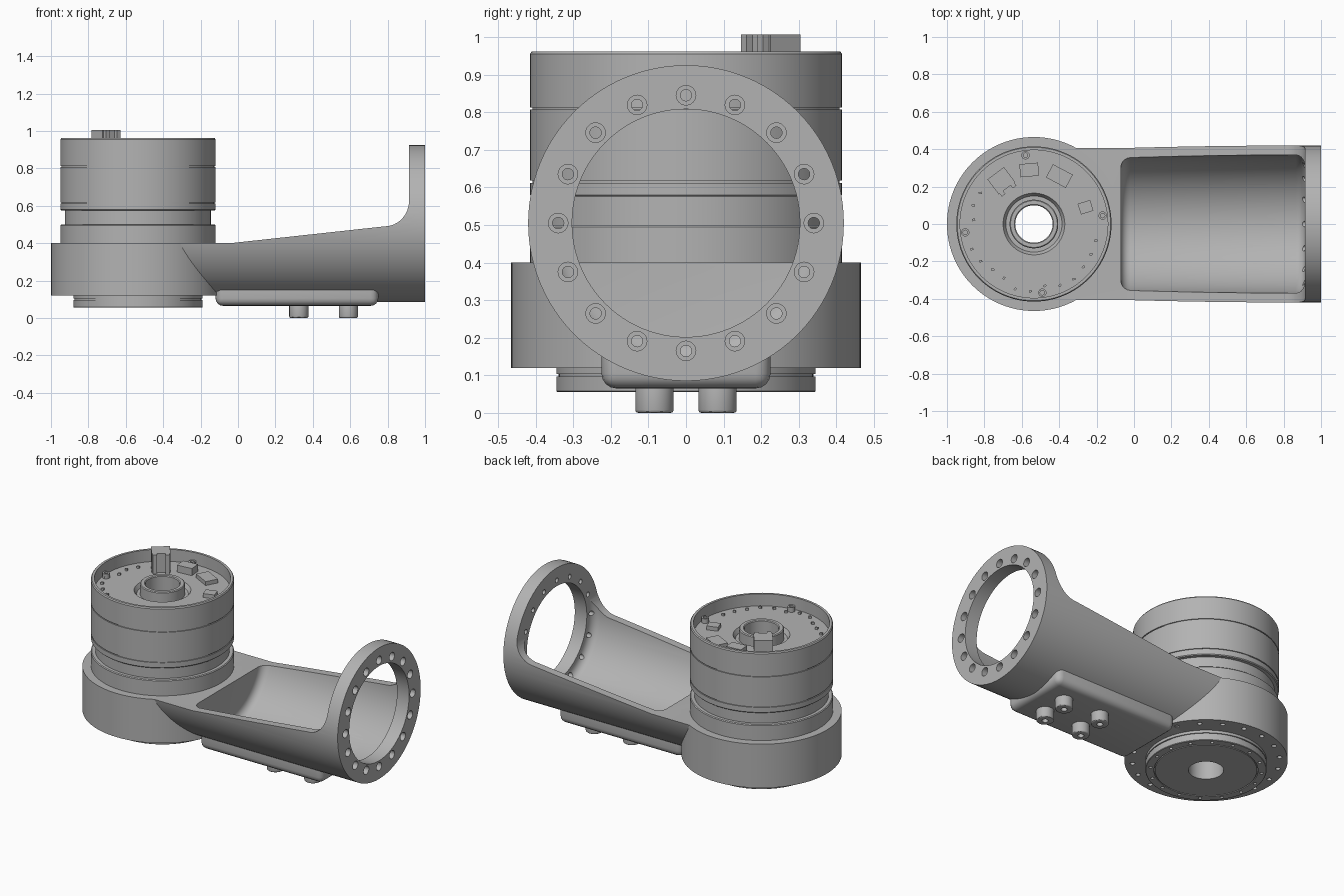
import bpy, bmesh, random
from math import sin, cos, pi, radians
from mathutils import Matrix, Vector

if "Cube" in bpy.data.objects:
    bpy.data.objects.remove(bpy.data.objects["Cube"])

GREY = (0.45, 0.45, 0.45, 1)
metal = bpy.data.materials.new("plain grey")
metal.use_nodes = True
metal.diffuse_color = GREY
metal.node_tree.nodes["Principled BSDF"].inputs["Base Color"].default_value = GREY

AXIS_X = -0.535      # vertical axis of the joint
TUBE_Z = 0.505       # height of the horizontal tube axis
SEG = 96


def make(name, bm):
    bmesh.ops.recalc_face_normals(bm, faces=bm.faces[:])
    mesh = bpy.data.meshes.new(name)
    bm.to_mesh(mesh)
    bm.free()
    mesh.materials.append(metal)
    ob = bpy.data.objects.new(name, mesh)
    bpy.context.collection.objects.link(ob)
    return ob


def activate(ob):
    bpy.ops.object.select_all(action='DESELECT')
    ob.select_set(True)
    bpy.context.view_layer.objects.active = ob


def smooth(ob):
    activate(ob)
    bpy.ops.object.shade_smooth_by_angle(angle=radians(30))


def cut(ob, cutter):
    activate(ob)
    mod = ob.modifiers.new("cut", 'BOOLEAN')
    mod.object, mod.operation, mod.solver = cutter, 'DIFFERENCE', 'EXACT'
    bpy.ops.object.modifier_apply(modifier=mod.name)


def bevel(ob, width, segments=4, angle=40):
    activate(ob)
    mod = ob.modifiers.new("bevel", 'BEVEL')
    mod.width, mod.segments, mod.angle_limit = width, segments, radians(angle)
    bpy.ops.object.modifier_apply(modifier=mod.name)


def add_rod(bm, centre, radius, length, axis='Z', seg=24):
    turn = Matrix.Rotation(pi / 2, 4, 'Y') if axis == 'X' else Matrix()
    bmesh.ops.create_cone(bm, cap_ends=True, segments=seg, radius1=radius, radius2=radius,
                          depth=length, matrix=Matrix.Translation(centre) @ turn)


def add_box(bm, lo, hi, turn=0, pivot=None):
    lo, hi = Vector(lo), Vector(hi)
    place = Matrix.Translation((lo + hi) / 2) @ Matrix.Rotation(turn, 4, 'Z')
    bmesh.ops.create_cube(bm, size=1, matrix=place @ Matrix.Diagonal((*(hi - lo), 1)))


def rod(name, centre, radius, length, axis='Z', seg=SEG):
    bm = bmesh.new()
    add_rod(bm, centre, radius, length, axis, seg)
    return make(name, bm)


def box(name, lo, hi):
    bm = bmesh.new()
    add_box(bm, lo, hi)
    return make(name, bm)


def lathe(name, profile):
    """Spin a closed (radius, z) loop round the joint axis."""
    bm = bmesh.new()
    rings = [[bm.verts.new((AXIS_X + r * cos(2 * pi * i / SEG), r * sin(2 * pi * i / SEG), z))
              for r, z in profile] for i in range(SEG)]
    n = len(profile)
    for i in range(SEG):
        a, b = rings[i], rings[(i + 1) % SEG]
        for j in range(n):
            bm.faces.new((a[j], b[j], b[(j + 1) % n], a[(j + 1) % n]))
    return make(name, bm)


def polar(radius, degrees, z):
    a = radians(degrees)
    return (AXIS_X + radius * cos(a), radius * sin(a), z)


def groove(r, z, depth=0.006, half=0.003):
    return [(r, z - half), (r - depth, z - half), (r - depth, z + half), (r, z + half)]


def ring_holes(name, count, ring, radius, z, depth):
    bm = bmesh.new()
    for i in range(count):
        add_rod(bm, polar(ring, 360 * (i + 0.5) / count, z), radius, depth, seg=16)
    return make(name, bm)


cutters = []

# Base housing ring with screw holes underneath
base = lathe("base_housing", [(0.33, 0.12), (0.465, 0.12), (0.465, 0.4), (0.33, 0.4)])
cutters.append(ring_holes("base_hole_cutter", 20, 0.42, 0.014, 0.12, 0.08))
cut(base, cutters[-1])

# Joint motor: stepped body, hollow shaft and recessed top
motor = lathe("joint_motor", [
    (0.1, 0.055), (0.29, 0.055), (0.29, 0.063), (0.296, 0.063), (0.296, 0.055),
    (0.342, 0.055), (0.345, 0.058), *groove(0.345, 0.1), (0.345, 0.3),
    (0.415, 0.3), (0.415, 0.495), (0.41, 0.5), (0.39, 0.5), (0.39, 0.575),
    (0.41, 0.575), (0.415, 0.58), *groove(0.415, 0.615), *groove(0.415, 0.81),
    (0.415, 0.955), (0.41, 0.962), (0.395, 0.962), (0.395, 0.885),
    (0.165, 0.885), (0.15, 0.86), (0.13, 0.86), (0.13, 0.925), (0.125, 0.93),
    (0.105, 0.93), (0.1, 0.925)])
cutters.append(ring_holes("output_hole_cutter", 16, 0.318, 0.01, 0.055, 0.03))
cut(motor, cutters[-1])

# Arm: horizontal tube, opened above and hollowed to a trough
arm = rod("arm_trough", (0.325, 0, TUBE_Z), 0.42, 1.35, 'X')

outline = [(-0.5, 0.4), (-0.04, 0.4)]
for i in range(13):
    a = -pi / 2 + pi / 2 * i / 12
    outline.append((0.785 + 0.13 * cos(a), 0.63 + 0.14 * sin(a)))
outline += [(0.915, 1.2), (-0.5, 1.2)]
bm = bmesh.new()
face = bm.faces.new([bm.verts.new((x, -0.6, z)) for x, z in outline])
wall = bmesh.ops.extrude_face_region(bm, geom=[face])
bmesh.ops.translate(bm, vec=(0, 1.2, 0),
                    verts=[v for v in wall["geom"] if isinstance(v, bmesh.types.BMVert)])
top_cutter = make("arm_top_cutter", bm)
step_cutter = box("arm_step_cutter", (-0.6, -0.6, -0.1), (-0.1, 0.6, 0.12))
trough_cutter = rod("trough_cutter", (0.4225, 0, TUBE_Z), 0.37, 0.985, 'X')
bevel(trough_cutter, 0.05, 5, 60)
bore_cutter = rod("flange_bore_cutter", (0.95, 0, TUBE_Z), 0.303, 0.4, 'X')

# Sixteen counterbored flange holes
bolt_cutters = []
for name, radius, centre_x, length in (("bolt_cutter", 0.015, 0.96, 0.2),
                                       ("counterbore_cutter", 0.026, 1.0, 0.08)):
    bm = bmesh.new()
    for i in range(16):
        a = 2 * pi * i / 16
        add_rod(bm, (centre_x, 0.34 * cos(a), TUBE_Z + 0.34 * sin(a)), radius, length, 'X')
    bolt_cutters.append(make(name, bm))

arm_cutters = [top_cutter, step_cutter, trough_cutter, bore_cutter, *bolt_cutters]
for c in arm_cutters:
    cut(arm, c)
cutters += arm_cutters

# Mounting pad under the arm
pad = box("mounting_pad", (-0.12, -0.225, 0.065), (0.75, 0.225, 0.23))
bevel(pad, 0.04)
cut(pad, trough_cutter)

# Four feet with screw sockets
feet = []
for x in (0.325, 0.59):
    for side in (-1, 1):
        foot = rod("foot", (x, side * 0.084, 0.045), 0.051, 0.09, seg=40)
        bevel(foot, 0.008, 3)
        cutters.append(rod("socket_cutter", (x, side * 0.084, 0), 0.018, 0.06, seg=24))
        cut(foot, cutters[-1])
        feet.append(foot)

# Circuit board parts: connectors, screws and small components
bm = bmesh.new()
FLOOR = 0.88
for angle, wide, deep, top in ((127, 0.11, 0.1, 1.006), (95, 0.1, 0.07, 0.93),
                               (62, 0.12, 0.08, 0.91), (18, 0.06, 0.07, 0.91)):
    c = Vector(polar(0.29, angle, 0))
    half = Vector((deep / 2, wide / 2, 0))
    add_box(bm, c - half + Vector((0, 0, FLOOR)), c + half + Vector((0, 0, top)), radians(angle))
    if top > 1:
        for off in (-9, 9):      # side ribs of the tall connector
            p = Vector(polar(0.235, angle + off, FLOOR))
            add_box(bm, p - Vector((0.012, 0.012, 0)), p + Vector((0.012, 0.012, top - FLOOR)),
                    radians(angle))
random.seed(4)
for i in range(16):
    p = Vector(polar(random.uniform(0.32, 0.37), 150 + 13 * i, FLOOR))
    add_box(bm, p - Vector((0.008, 0.006, 0)), p + Vector((0.008, 0.006, 0.018)), random.random())
parts = make("board_components", bm)

bm = bmesh.new()
for angle in (97, 7, 277, 187):
    add_rod(bm, polar(0.37, angle, 0.895), 0.022, 0.04)
screws = make("board_screws", bm)
cutters.append(ring_holes("screw_socket_cutter", 4, 0.37, 0.012, 0.92, 0.04))
cutters[-1].data.transform(Matrix.Translation((AXIS_X, 0, 0)) @ Matrix.Rotation(radians(-38), 4, 'Z')
                           @ Matrix.Translation((-AXIS_X, 0, 0)))
cut(screws, cutters[-1])

for ob in [base, motor, arm, pad, parts, screws, *feet]:
    smooth(ob)
for c in cutters:
    bpy.data.objects.remove(c)
